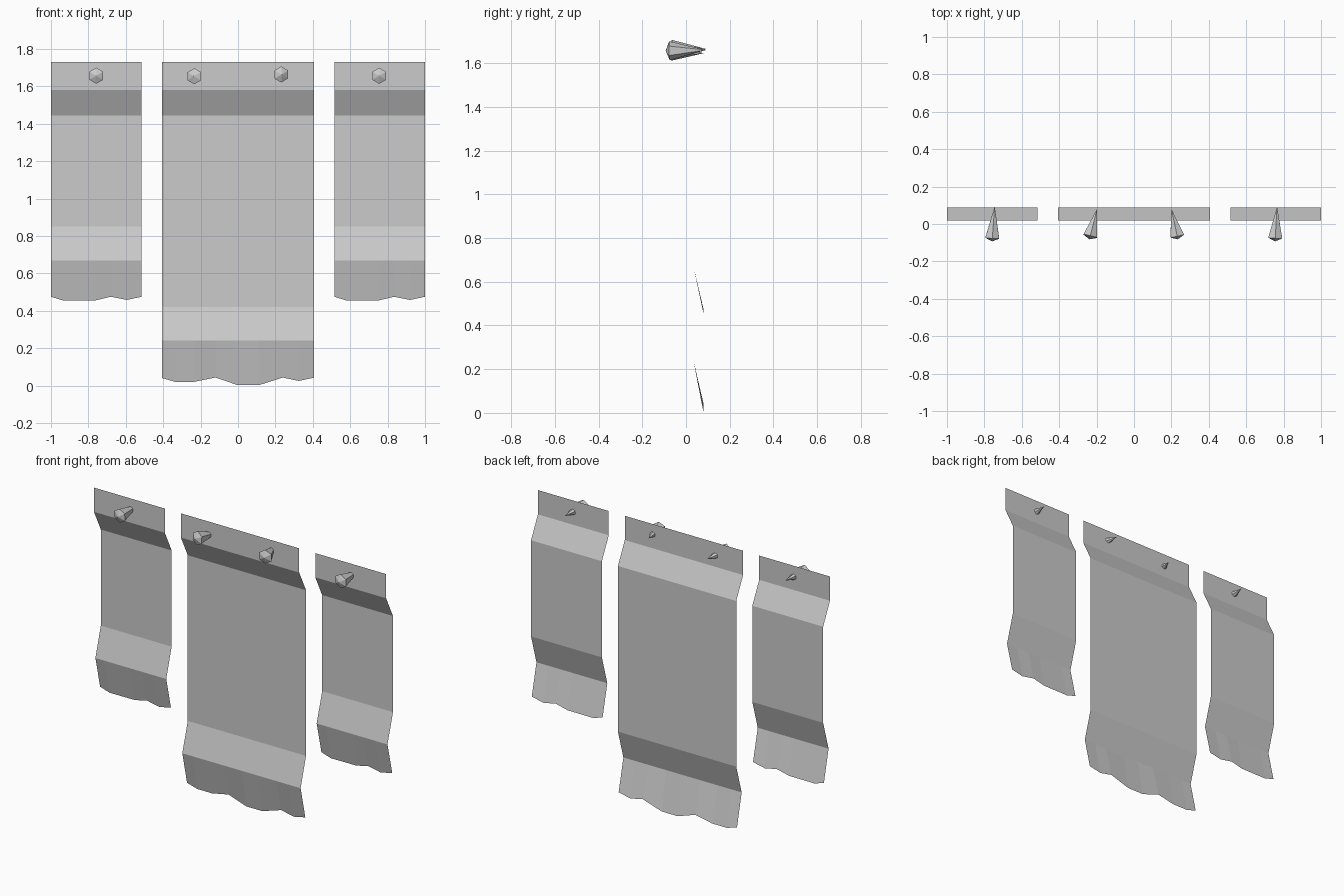
import bpy
import math
from mathutils import Vector

if "Cube" in bpy.data.objects:
    bpy.data.objects.remove(bpy.data.objects["Cube"])


def add_mesh(name, verts, faces):
    mesh = bpy.data.meshes.new(name)
    mesh.from_pydata(verts, [], faces)
    mesh.update()
    ob = bpy.data.objects.new(name, mesh)
    bpy.context.collection.objects.link(ob)
    return ob


def banner(name, profile, hem, x_off=0.0):
    """Thin folded cloth: (y, z) profile rows, then a ragged (x, z) hem."""
    hem = [(x + x_off, z) for x, z in hem]
    n = len(hem)
    verts = [(x, y, z) for y, z in profile for x, _ in hem]
    verts += [(x, 0.08, z) for x, z in hem]
    faces = [(r * n + i, (r + 1) * n + i, (r + 1) * n + i + 1, r * n + i + 1)
             for r in range(len(profile)) for i in range(n - 1)]
    return add_mesh(name, verts, faces)


def nail(name, head, tip, radius=0.043, sides=6):
    """Hexagonal spike with a shallow pointed head."""
    head, tip = Vector(head), Vector(tip)
    axis = (tip - head).normalized()
    side = axis.cross(Vector((0, 0, 1))).normalized()
    up = side.cross(axis)
    rim = head + axis * 0.018
    verts = [head, tip]
    for i in range(sides):
        a = math.tau * i / sides
        verts.append(rim + radius * (up * math.cos(a) + side * math.sin(a)))
    faces = []
    for i in range(sides):
        a, b = 2 + i, 2 + (i + 1) % sides
        faces += [(0, b, a), (1, a, b)]
    return add_mesh(name, [tuple(v) for v in verts], faces)


# Folded cloth profiles, top to lower fold
def cloth_profile(z_mid, z_fold):
    return [(0.02, 1.73), (0.02, 1.58), (0.087, 1.445),
            (0.087, z_mid), (0.034, z_fold)]


# Ragged hems
center_hem = [(-0.405, 0.04), (-0.335, 0.02), (-0.235, 0.02), (-0.12, 0.043),
              (0.0, 0.002), (0.11, 0.002), (0.24, 0.043), (0.325, 0.025),
              (0.405, 0.042)]
side_hem = [(-1.0, 0.475), (-0.935, 0.455), (-0.76, 0.456), (-0.68, 0.475),
            (-0.595, 0.458), (-0.515, 0.475)]

# Banners
banner("center_banner", cloth_profile(0.42, 0.24), center_hem)
banner("left_banner", cloth_profile(0.85, 0.67), side_hem)
banner("right_banner", cloth_profile(0.85, 0.67), side_hem, 1.515)

# Nails, each leaning slightly differently
nail("left_nail", (-0.759, -0.093, 1.656), (-0.745, 0.093, 1.665))
nail("center_nail_left", (-0.238, -0.082, 1.655), (-0.198, 0.08, 1.645))
nail("center_nail_right", (0.235, -0.082, 1.663), (0.2, 0.08, 1.668))
nail("right_nail", (0.754, -0.093, 1.656), (0.765, 0.093, 1.66))
